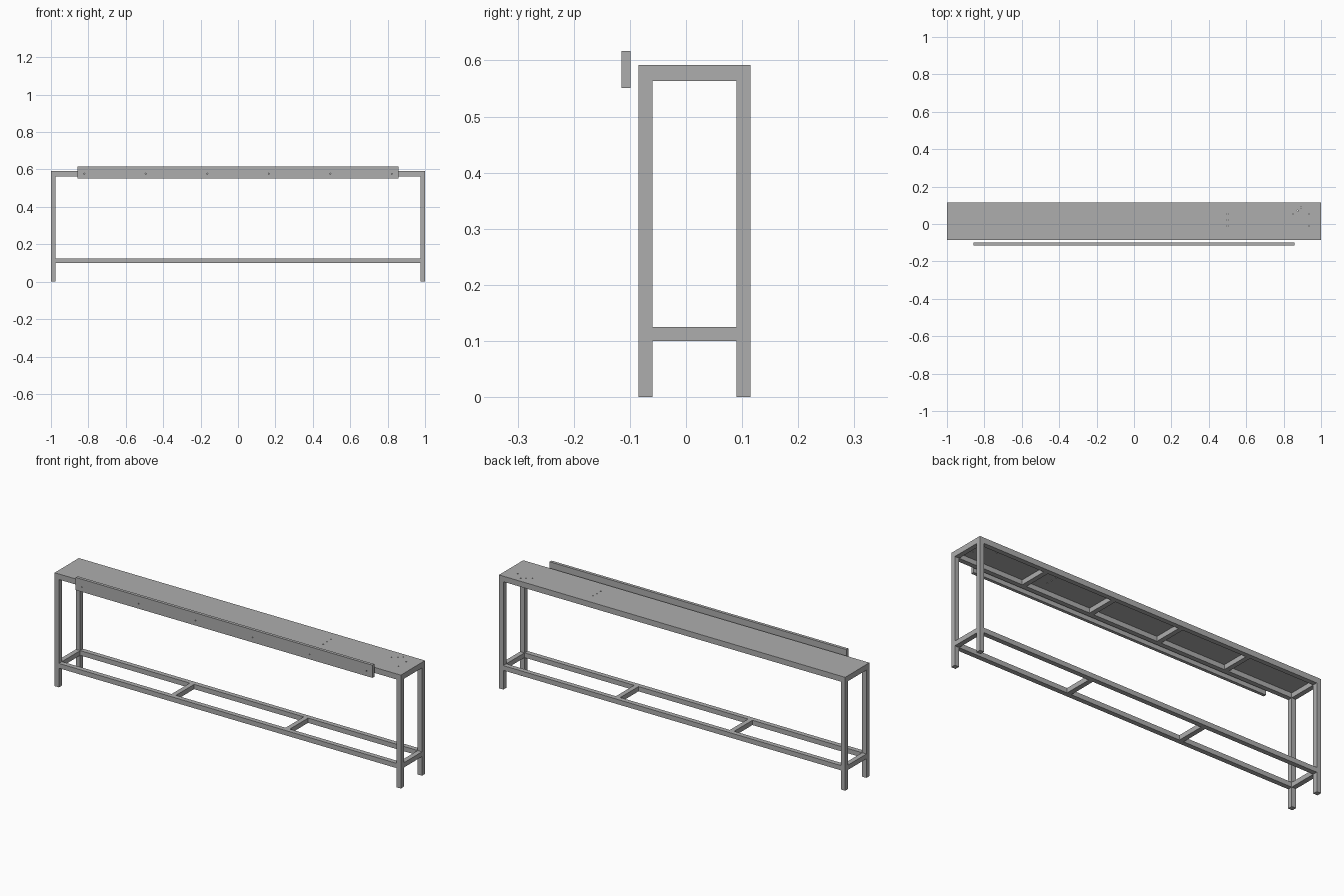
import bpy
import bmesh
from mathutils import Matrix, Vector

cube = bpy.data.objects.get("Cube")
if cube:
    bpy.data.objects.remove(cube, do_unlink=True)

# Single bare-metal grey
grey = bpy.data.materials.new("plain_grey")
grey.use_nodes = True
colour = (0.42, 0.42, 0.42, 1)
grey.diffuse_color = colour
grey.node_tree.nodes["Principled BSDF"].inputs["Base Color"].default_value = colour

TUBE = 0.025
HALF = 1.0
FRONT, BACK = -0.085, 0.115
PLATE_BOTTOM, PLATE_TOP = 0.588, 0.592
CAP = 0.0015


def finish(name, bm):
    mesh = bpy.data.meshes.new(name)
    bm.to_mesh(mesh)
    bm.free()
    mesh.materials.append(grey)
    obj = bpy.data.objects.new(name, mesh)
    bpy.context.collection.objects.link(obj)
    return obj


def box(name, low, high):
    low, high = Vector(low), Vector(high)
    bm = bmesh.new()
    bmesh.ops.create_cube(bm, size=1, matrix=Matrix.Translation((low + high) / 2)
                          @ Matrix.Diagonal((*(high - low), 1)))
    return finish(name, bm)


def drill(obj, points, axis, radius=0.003):
    """Cut small round holes through a board along the given axis."""
    turn = Vector((0, 0, 1)).rotation_difference(Vector(axis)).to_matrix().to_4x4()
    bm = bmesh.new()
    for point in points:
        bmesh.ops.create_cone(bm, cap_ends=True, segments=16, radius1=radius,
                              radius2=radius, depth=0.06,
                              matrix=Matrix.Translation(point) @ turn)
    cutter = finish("hole_cutter", bm)
    cutter.hide_render = True
    mod = obj.modifiers.new("holes", "BOOLEAN")
    mod.operation = "DIFFERENCE"
    mod.solver = "EXACT"
    mod.object = cutter
    graph = bpy.context.evaluated_depsgraph_get()
    cut_mesh = bpy.data.meshes.new_from_object(obj.evaluated_get(graph))
    obj.modifiers.clear()
    obj.data = cut_mesh
    bpy.data.objects.remove(cutter, do_unlink=True)


# Legs with thin end caps
for side, x in (("right", -HALF), ("left", HALF - TUBE)):
    for end, y in (("front", FRONT), ("back", BACK - TUBE)):
        box(f"{end}_{side}_leg", (x, y, CAP), (x + TUBE, y + TUBE, PLATE_BOTTOM))
        box(f"{end}_{side}_foot_cap", (x, y, 0), (x + TUBE, y + TUBE, CAP))

# Upper and lower frames: long rails, end rails and evenly spaced cross bars
for level, z, bays in (("top", PLATE_BOTTOM - TUBE, 5), ("lower", 0.1, 3)):
    for end, y in (("front", FRONT), ("back", BACK - TUBE)):
        box(f"{level}_{end}_rail", (-HALF + TUBE, y, z),
            (HALF - TUBE, y + TUBE, z + TUBE))
    span = 2 * HALF - TUBE
    for i in range(bays + 1):
        x = -HALF + span * i / bays
        kind = "end_rail" if i in (0, bays) else "cross_bar"
        box(f"{level}_{kind}_{i}", (x, FRONT + TUBE, z),
            (x + TUBE, BACK - TUBE, z + TUBE))

# Top plate with its drilled holes
plate = box("top_plate", (-HALF, FRONT, PLATE_BOTTOM), (HALF, BACK, PLATE_TOP))
holes = [(0.5, 0.053), (0.5, 0.021), (0.5, -0.011), (0.85, 0.053),
         (0.875, 0.071), (0.893, 0.088), (0.935, 0.053), (0.935, -0.011)]
drill(plate, [(x, y, PLATE_TOP) for x, y in holes], (0, 0, 1))

# Separate front board with a row of screw holes
board = box("front_board", (-0.857, -0.115, 0.551), (0.857, -0.099, 0.617))
drill(board, [(-0.822 + 0.329 * i, -0.107, 0.577) for i in range(6)], (0, 1, 0))
